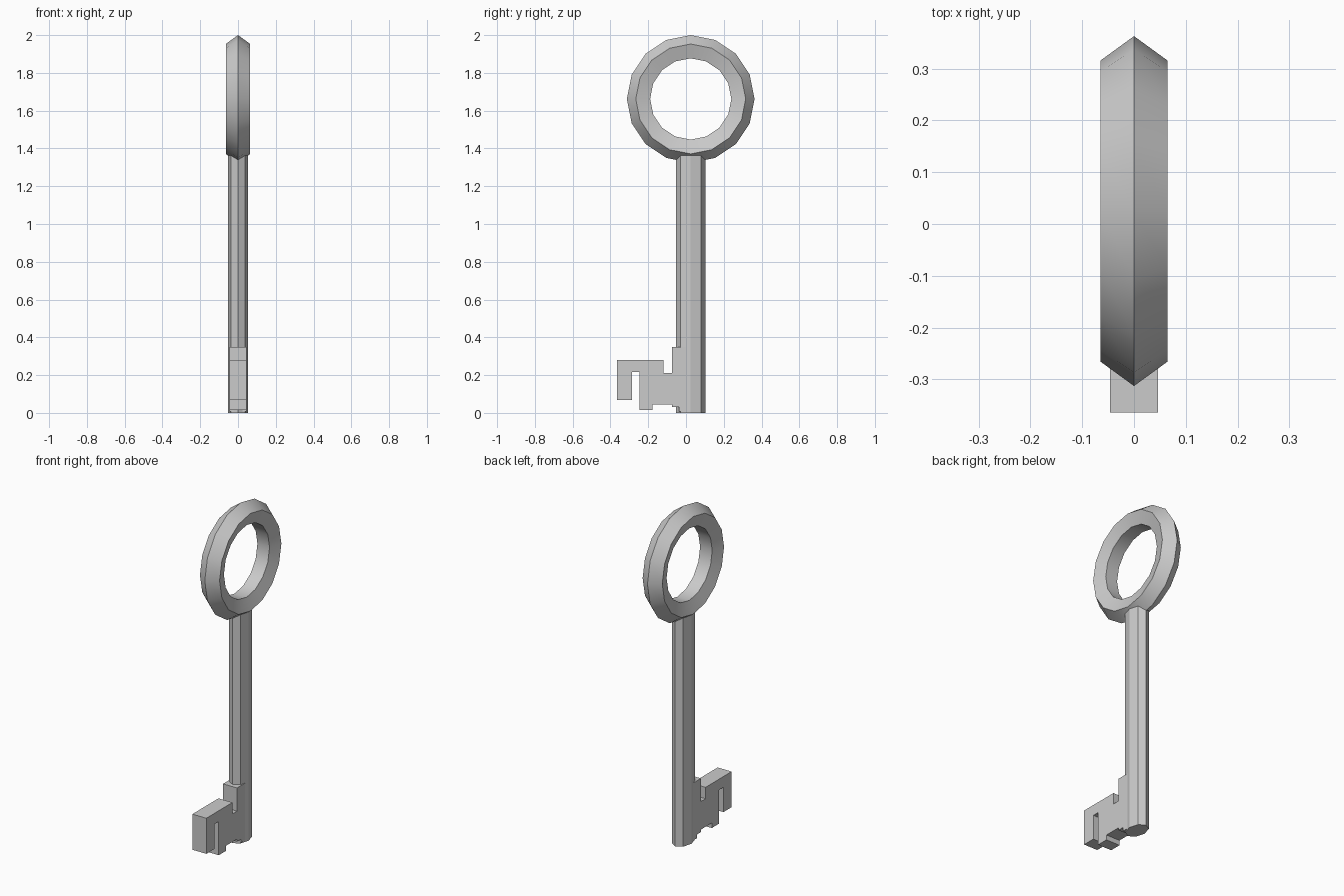
import bpy
import bmesh
from math import pi, radians

if "Cube" in bpy.data.objects:
    bpy.data.objects.remove(bpy.data.objects["Cube"])

CY = 0.025  # y of the shaft and bow axis


def prism(name, outline, axis_map, low, high):
    """Extrude a 2D outline between two levels; axis_map places (a, b, level) in space."""
    bm = bmesh.new()
    face = bm.faces.new([bm.verts.new(axis_map(a, b, low)) for a, b in outline])
    new = bmesh.ops.extrude_face_region(bm, geom=[face])["geom"]
    shift = [p - q for p, q in zip(axis_map(0, 0, high), axis_map(0, 0, low))]
    bmesh.ops.translate(bm, vec=shift, verts=[g for g in new if isinstance(g, bmesh.types.BMVert)])
    bmesh.ops.recalc_face_normals(bm, faces=bm.faces)
    mesh = bpy.data.meshes.new(name)
    bm.to_mesh(mesh)
    bm.free()
    obj = bpy.data.objects.new(name, mesh)
    bpy.context.collection.objects.link(obj)
    return obj


# Bow: ring with a five-sided section, ridge facing outwards
bpy.ops.mesh.primitive_torus_add(major_segments=16, minor_segments=5,
                                 major_radius=0.27, minor_radius=0.068,
                                 location=(0, CY, 1.662), rotation=(0, pi / 2, 0))
bow = bpy.context.object
bow.name = "bow_ring"
bpy.ops.object.shade_smooth_by_angle(angle=radians(30))

# Shaft: flattened octagonal rod, its top buried in the ring
bpy.ops.mesh.primitive_cylinder_add(vertices=8, radius=1, depth=1.4, location=(0, CY, 0.7))
shaft = bpy.context.object
shaft.name = "shaft"
shaft.scale = (0.053, 0.077, 1)

# Bit: notched plate, outline in (y, z)
bit_outline = [
    (CY, 0.35), (-0.075, 0.35), (-0.075, 0.212), (-0.118, 0.212),
    (-0.118, 0.28), (-0.364, 0.28), (-0.364, 0.068), (-0.287, 0.068),
    (-0.287, 0.216), (-0.247, 0.216), (-0.247, 0.015), (-0.177, 0.015),
    (-0.177, 0.045), (-0.075, 0.045), (-0.075, 0.03), (-0.037, 0.03),
    (-0.037, 0.008), (CY, 0.008),
]
prism("key_bit", bit_outline, lambda y, z, x: (x, y, z), -0.046, 0.046)
